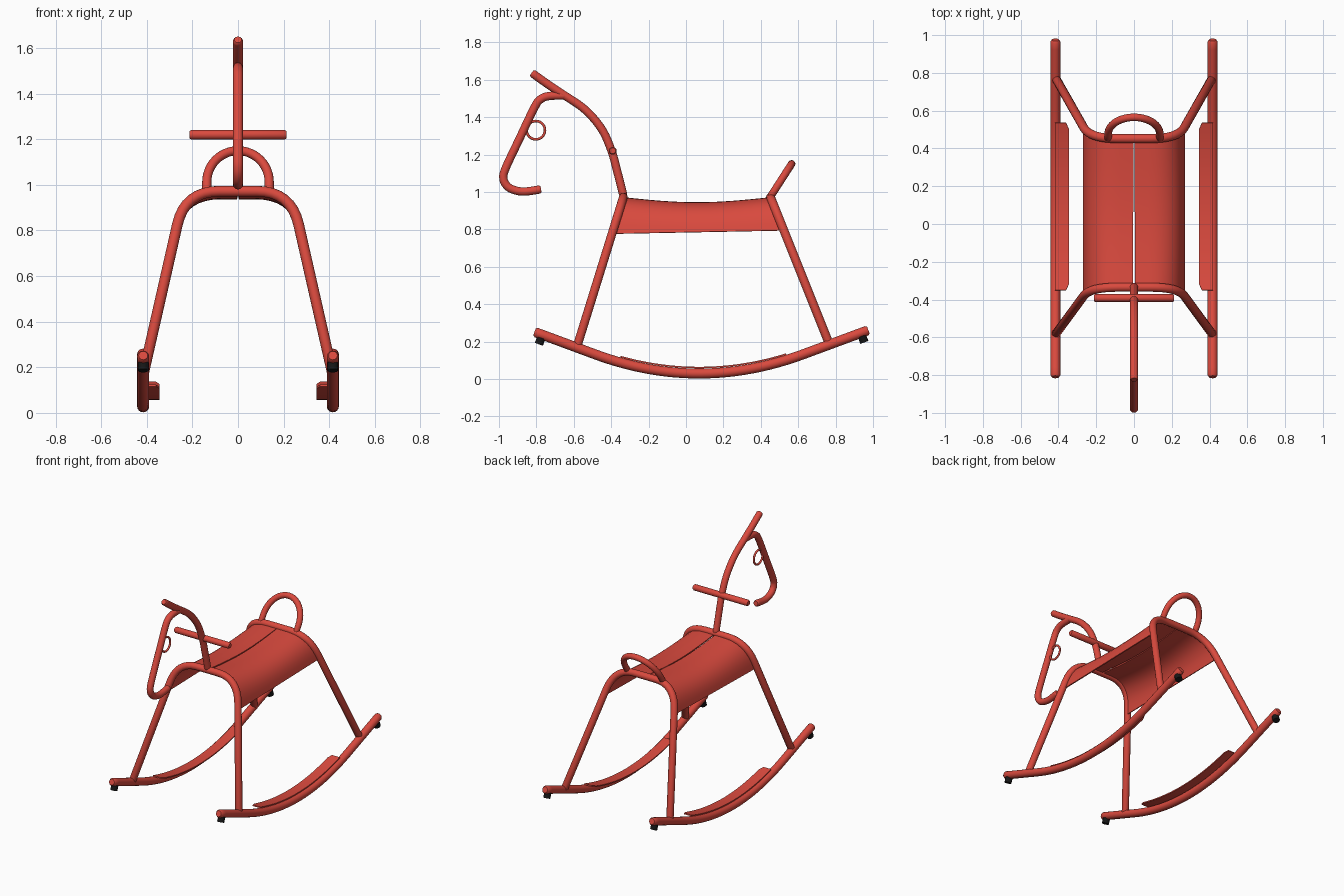
import bpy, bmesh, math
from mathutils import Vector

if "Cube" in bpy.data.objects:
    bpy.data.objects.remove(bpy.data.objects["Cube"])


def material(name, col):
    m = bpy.data.materials.new(name)
    m.diffuse_color = (*col, 1)
    m.use_nodes = True
    m.node_tree.nodes["Principled BSDF"].inputs["Base Color"].default_value = m.diffuse_color
    return m


RED = material("red paint", (0.70, 0.068, 0.048))
BLACK = material("black rubber", (0.008, 0.008, 0.008))


def tube(name, pts, r, mat=RED):
    """Round tube along a path, with slightly rounded ends."""
    pts = [Vector(p) for p in pts]
    a = (pts[1] - pts[0]).normalized() * r * 0.4
    b = (pts[-2] - pts[-1]).normalized() * r * 0.4
    pts = [pts[0], pts[0] + a] + pts[1:-1] + [pts[-1] + b, pts[-1]]
    cu = bpy.data.curves.new(name, 'CURVE')
    cu.dimensions = '3D'
    cu.bevel_depth, cu.bevel_resolution, cu.use_fill_caps = r, 6, True
    sp = cu.splines.new('POLY')
    sp.points.add(len(pts) - 1)
    for i, p in enumerate(pts):
        sp.points[i].co = (*p, 1)
        sp.points[i].radius = 0.75 if i in (0, len(pts) - 1) else 1
    ob = bpy.data.objects.new(name, cu)
    bpy.context.collection.objects.link(ob)
    cu.materials.append(mat)
    bpy.ops.object.select_all(action='DESELECT')
    bpy.context.view_layer.objects.active = ob
    ob.select_set(True)
    bpy.ops.object.convert(target='MESH')
    bpy.ops.object.shade_smooth_by_angle(angle=math.radians(40))
    return bpy.context.object


def spline(pts, n=6):
    """Catmull-Rom curve through (y, z) points on the centre plane."""
    P = [Vector((0, y, z)) for y, z in pts]
    P = [2 * P[0] - P[1]] + P + [2 * P[-1] - P[-2]]
    out = []
    for a, b, c, d in zip(P, P[1:], P[2:], P[3:]):
        for k in range(n):
            t = k / n
            out.append(0.5 * (2 * b + (c - a) * t + (2 * a - 5 * b + 4 * c - d) * t * t
                              + (3 * b - a - 3 * c + d) * t ** 3))
    return out + [P[-2]]


def sheet(name, rows, thick, offset):
    """Thin plate from a grid of points."""
    bm = bmesh.new()
    vs = [[bm.verts.new(p) for p in row] for row in rows]
    for r0, r1 in zip(vs, vs[1:]):
        for i in range(len(r0) - 1):
            bm.faces.new((r0[i], r0[i + 1], r1[i + 1], r1[i]))
    bmesh.ops.recalc_face_normals(bm, faces=bm.faces)
    if sum(f.normal.z for f in bm.faces) < 0:
        bmesh.ops.reverse_faces(bm, faces=bm.faces)
    me = bpy.data.meshes.new(name)
    bm.to_mesh(me)
    bm.free()
    me.materials.append(RED)
    ob = bpy.data.objects.new(name, me)
    bpy.context.collection.objects.link(ob)
    mod = ob.modifiers.new("thickness", 'SOLIDIFY')
    mod.thickness, mod.offset = thick, offset
    bpy.ops.object.select_all(action='DESELECT')
    bpy.context.view_layer.objects.active = ob
    ob.select_set(True)
    bpy.ops.object.convert(target='MESH')
    bpy.ops.object.shade_smooth_by_angle(angle=math.radians(40))


# Rocker profile: arc in the middle, straight ends
SLOPE, FLAT, MID = 0.37, 0.557, 0.07


def rocker_z(y):
    d = abs(y - MID)
    if d < FLAT:
        return 0.029 + d * d * SLOPE / (2 * FLAT)
    return 0.029 + SLOPE * FLAT / 2 + SLOPE * (d - FLAT)


# Half of the leg frame as (x, z), from the foot to the top centre
half = [(0.415, 0.17)]
A, B, C = Vector((0.266, 0.826)), Vector((0.233, 0.972)), Vector((0.083, 0.972))
bend = [A.lerp(B, k / 8).lerp(B.lerp(C, k / 8), k / 8) for k in range(9)]
half += [(p.x, p.y) for p in bend]


def front_y(z):
    return -0.335 - (0.972 - z) * 0.31


def rear_y(z):
    return 0.452 + (0.972 - z) * 0.40


for name, fy in (("front_leg_frame", front_y), ("rear_leg_frame", rear_y)):
    path = [(x, fy(z), z) for x, z in half] + [(-x, fy(z), z) for x, z in reversed(half)]
    tube(name, path, 0.0235)

for s, side in ((1, "right"), (-1, "left")):
    # Rockers
    ys = [-0.81 + 1.785 * k / 40 for k in range(41)]
    tube("rocker_" + side, [(s * 0.416, y, rocker_z(y)) for y in ys], 0.0265)

    # Curved foot rests on the rockers, inner corners rounded
    rows = []
    for k in range(29):
        y = -0.35 + 0.885 * k / 28
        e = max(0, 0.02 - min(y + 0.35, 0.535 - y))
        x0 = 0.345 + e * 0.7
        rows.append([(s * x, y, rocker_z(y) + 0.032) for x in (x0, 0.38, 0.418)])
    sheet("foot_rest_" + side, rows, 0.008, 0)

    # Rubber stops under the rocker ends
    for y, sl, end in ((-0.768, -SLOPE, "front"), (0.935, SLOPE, "rear")):
        n = Vector((0, -sl, 1)).normalized()
        p = Vector((s * 0.416, y, rocker_z(y))) - n * 0.036
        bpy.ops.mesh.primitive_cylinder_add(vertices=20, radius=0.023, depth=0.036,
                                            location=p, rotation=(math.atan(sl), 0, 0))
        ob = bpy.context.object
        ob.name = f"rubber_stop_{end}_{side}"
        ob.data.materials.append(BLACK)
        bpy.ops.object.shade_smooth_by_angle(angle=math.radians(40))

    # Seat half, draped between the frames with a slight sag and a centre slit
    sec = [(0.274, 0.785)] + half[1:]
    rows = []
    for k in range(17):
        t = k / 16
        row = []
        for x, z in sec + [(0.006 - 0.004 * t, 0.972)]:
            low = (z - 0.785) / 0.187
            y = front_y(z) * (1 - t) + rear_y(z) * t
            zz = z - 0.027 * math.sin(math.pi * t) * low + (1 - low) * (0.018 * t - 0.005)
            row.append((s * (x - 0.008), y, zz - 0.004))
        row[-1] = (s * (0.006 - 0.004 * t), *row[-1][1:])
        rows.append(row)
    sheet("seat_" + side, rows, 0.008, 0)

# Tail loop behind the seat
loop = [(0.137, 0.972)] + [(0.137 * math.cos(math.pi * k / 24), 1.013 + 0.137 * math.sin(math.pi * k / 24))
                           for k in range(25)] + [(-0.137, 0.972)]
tube("tail_loop", [(x, 0.45 + (z - 0.972) * 0.645, z) for x, z in loop], 0.02)

# Neck with mane tip, then the head outline
tube("neck", spline([(-0.333, 0.975), (-0.365, 1.10), (-0.397, 1.216), (-0.45, 1.335),
                     (-0.54, 1.44), (-0.66, 1.523), (-0.745, 1.58), (-0.825, 1.637)]), 0.022)
tube("head", spline([(-0.64, 1.515), (-0.73, 1.513), (-0.778, 1.495), (-0.81, 1.452),
                     (-0.89, 1.285), (-0.965, 1.125), (-0.976, 1.07), (-0.955, 1.03),
                     (-0.915, 1.009), (-0.861, 1.002), (-0.775, 1.014)]), 0.022)

# Eye ring
bpy.ops.mesh.primitive_torus_add(location=(0, -0.803, 1.33), rotation=(0, math.pi / 2, 0),
                                 major_radius=0.049, minor_radius=0.007,
                                 major_segments=40, minor_segments=10)
eye = bpy.context.object
eye.name = "eye_ring"
eye.data.materials.append(RED)
bpy.ops.object.shade_smooth_by_angle(angle=math.radians(60))

# Handlebar through the neck
tube("handlebar", [(-0.213, -0.392, 1.22), (0, -0.392, 1.22), (0.213, -0.392, 1.22)], 0.021)
